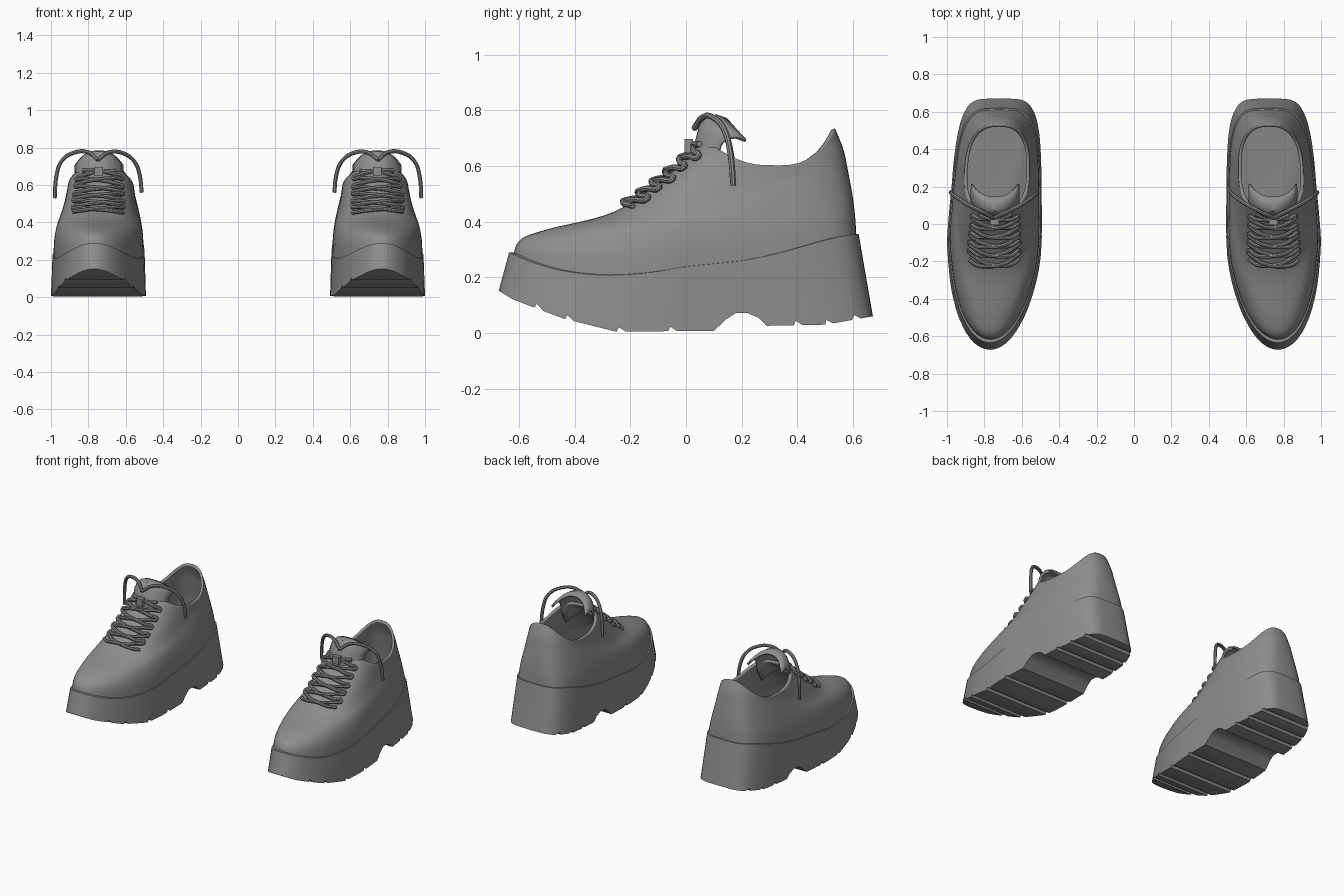
import bpy, bmesh, math

old = bpy.data.objects.get("Cube")
if old:
    bpy.data.objects.remove(old, do_unlink=True)

grey = bpy.data.materials.new("mid grey")
grey.use_nodes = True
grey.diffuse_color = (0.27, 0.27, 0.27, 1)
grey.node_tree.nodes["Principled BSDF"].inputs["Base Color"].default_value = grey.diffuse_color

SIDES = 56
# Rings: front y, front z, back y, back z, sag, skew, half width, front and back roundness
UPPER = [
    (-.62, .28, .612, .345, -.085, -.09, .243, 2, 4),
    (-.595, .335, .607, .42, -.06, -.05, .24, 2, 3.6),
    (-.5, .372, .597, .5, -.04, -.02, .228, 2.1, 3.2),
    (-.26, .435, .58, .59, -.04, 0, .21, 2.5, 2.8),
    (-.08, .555, .565, .66, -.07, .03, .196, 2.8, 2.6),
    (.07, .69, .535, .735, -.11, .05, .186, 2.8, 2.5),
]
SOLE_TOP = (-.635, .29, .62, .355, -.085, -.09, .248, 2, 4)
SOLE_LOW = (-.727, -.05, .69, -.05, 0, 0, .257, 2, 5)


def clamp(v):
    return max(0, min(1, v))


def ring_point(ring, angle):
    """Point on a shoe ring; angle zero is the toe."""
    yf, zf, yb, zb, sag, skew, w, nf, nb = ring
    c, s = math.cos(angle), math.sin(angle)
    n = nf if c >= 0 else nb
    v = math.copysign(abs(c) ** (2 / n), c)
    x = w * math.copysign(abs(s) ** (2 / n), s)
    u = (1 - v) / 2
    y = yf + (yb - yf) * u
    z = zf + (zb - zf) * u + s * s * (sag + skew * c)
    # The foot narrows at the heel and curves towards the toe
    back, toe = clamp((y + .1) / .7), clamp((-y - .2) / .45)
    return (.747 - .027 * back + .023 * toe + x * (1 - .12 * back), y, z)


def upper_ring(t):
    """Smoothly interpolated ring at level t of the upper."""
    last = len(UPPER) - 1
    i = min(int(t), last - 1)
    f = t - i
    a, b, c, d = (UPPER[max(0, min(last, k))] for k in range(i - 1, i + 3))
    return [q + f / 2 * (r - p + f * (2 * p - 5 * q + 4 * r - s + f * (3 * (q - r) + s - p)))
            for p, q, r, s in zip(a, b, c, d)]


def add_mesh(name, bm):
    bmesh.ops.recalc_face_normals(bm, faces=bm.faces)
    mesh = bpy.data.meshes.new(name)
    bm.to_mesh(mesh)
    bm.free()
    obj = bpy.data.objects.new(name, mesh)
    bpy.context.collection.objects.link(obj)
    mesh.materials.append(grey)
    return obj


def activate(obj):
    bpy.ops.object.select_all(action='DESELECT')
    obj.select_set(True)
    bpy.context.view_layer.objects.active = obj


def finish(obj):
    """Smooth shading, then the mirrored other shoe."""
    activate(obj)
    bpy.ops.object.shade_smooth_by_angle(angle=math.radians(40))
    obj.modifiers.new("other shoe", 'MIRROR').use_mirror_merge = False


def loft(name, rings, capped=False):
    bm = bmesh.new()
    loops = [[bm.verts.new(ring_point(r, math.tau * k / SIDES)) for k in range(SIDES)] for r in rings]
    for lo, hi in zip(loops, loops[1:]):
        for k in range(SIDES):
            j = (k + 1) % SIDES
            bm.faces.new((lo[k], lo[j], hi[j], hi[k]))
    if capped:
        for loop, z in ((loops[0], -.05), (loops[-1], .27)):
            mid = bm.verts.new((.74, 0, z))
            for k in range(SIDES):
                bm.faces.new((loop[k], loop[(k + 1) % SIDES], mid))
    return add_mesh(name, bm)


# Upper with a thin wall and an open collar
upper = loft("upper", [upper_ring(k / 6) for k in range(6 * (len(UPPER) - 1) + 1)])
wall = upper.modifiers.new("wall", 'SOLIDIFY')
wall.thickness, wall.offset = .016, -1
finish(upper)

# Platform sole, trimmed underneath by a tread profile
sole = loft("platform_sole", [SOLE_LOW, SOLE_TOP], capped=True)
BASE = [(-.8, .19), (-.67, .15), (-.62, .12), (-.44, .052), (-.25, .005), (.1, .008), (.145, .05),
        (.18, .072), (.22, .072), (.26, .055), (.29, .026), (.5, .03), (.67, .06), (.8, .085)]


def base_height(y):
    for (y0, z0), (y1, z1) in zip(BASE, BASE[1:]):
        if y0 <= y <= y1:
            return z0 + (z1 - z0) * (y - y0) / (y1 - y0)


profile = list(BASE)
for y in (-.53, -.42, -.235, -.05, .4, .51, .61):
    profile += [(y + d, base_height(y + d) + h) for d, h in ((-.014, 0), (-.006, .016), (.018, 0))]
profile = sorted(profile) + [(.8, -.3), (-.8, -.3)]
bm = bmesh.new()
face = bm.faces.new([bm.verts.new((.3, y, z)) for y, z in profile])
sweep = bmesh.ops.extrude_face_region(bm, geom=[face])["geom"]
bmesh.ops.translate(bm, vec=(.9, 0, 0), verts=[v for v in sweep if isinstance(v, bmesh.types.BMVert)])
cutter = add_mesh("tread_cutter", bm)
cutter.hide_render = True
cut = sole.modifiers.new("tread", 'BOOLEAN')
cut.operation, cut.solver, cut.object = 'DIFFERENCE', 'EXACT', cutter
activate(sole)
bpy.ops.object.modifier_apply(modifier=cut.name)
bpy.data.objects.remove(cutter, do_unlink=True)
finish(sole)

# Arched tongue rising out of the throat
bm = bmesh.new()
rows = []
for y, z in ((.0, .6), (.04, .69), (.055, .75), (.075, .773), (.11, .778), (.145, .765)):
    row = []
    for k in range(-6, 7):
        i = k / 6
        row.append(bm.verts.new((.743 + .125 * i, y + .07 * abs(i) ** 2.5, z - .075 * abs(i) ** 2.5)))
    rows.append(row)
for a, b in zip(rows, rows[1:]):
    for k in range(12):
        bm.faces.new((a[k], a[k + 1], b[k + 1], b[k]))
tongue = add_mesh("tongue", bm)
pad = tongue.modifiers.new("padding", 'SOLIDIFY')
pad.thickness, pad.offset = .014, 0
finish(tongue)


def lace(name, points, radius=.011):
    curve = bpy.data.curves.new(name, 'CURVE')
    curve.dimensions = '3D'
    curve.bevel_depth, curve.bevel_resolution, curve.use_fill_caps = radius, 2, True
    curve.resolution_u = 4
    spline = curve.splines.new('BEZIER')
    spline.bezier_points.add(len(points) - 1)
    for bp, p in zip(spline.bezier_points, points):
        bp.co = p
        bp.handle_left_type = bp.handle_right_type = 'AUTO'
    obj = bpy.data.objects.new(name, curve)
    bpy.context.collection.objects.link(obj)
    curve.materials.append(grey)
    activate(obj)
    bpy.ops.object.convert(target='MESH')
    finish(bpy.context.object)


# Crossed lacing that follows the surface of the upper
ROWS = 6
for name, start in (("lacing_a", 1), ("lacing_b", -1)):
    points = []
    for r in range(ROWS):
        side = start * (-1) ** r
        for k in range(5):
            t = 3.1 + 1.75 * (r + k / 5) / ROWS
            x, y, z = ring_point(upper_ring(t), side * .62 * (1 - k / 2.5))
            lift = .012 + (.006 if start > 0 else 0)
            points.append((x, y - lift * .7, z + lift * .8))
    lace(name, points)

# Loose lace ends and the knot
lace("outer_lace_end", [(.75, .03, .735), (.8, .06, .775), (.88, .1, .772), (.945, .14, .725),
                        (.972, .16, .64), (.98, .17, .53)])
lace("inner_lace_end", [(.75, .03, .735), (.69, .06, .775), (.61, .1, .768), (.55, .14, .72),
                        (.525, .16, .65), (.515, .17, .56)])
bm = bmesh.new()
bmesh.ops.create_cube(bm, size=1)
bmesh.ops.scale(bm, vec=(.045, .03, .05), verts=bm.verts)
bmesh.ops.translate(bm, vec=(.745, .01, .672), verts=bm.verts)
finish(add_mesh("lace_knot", bm))
